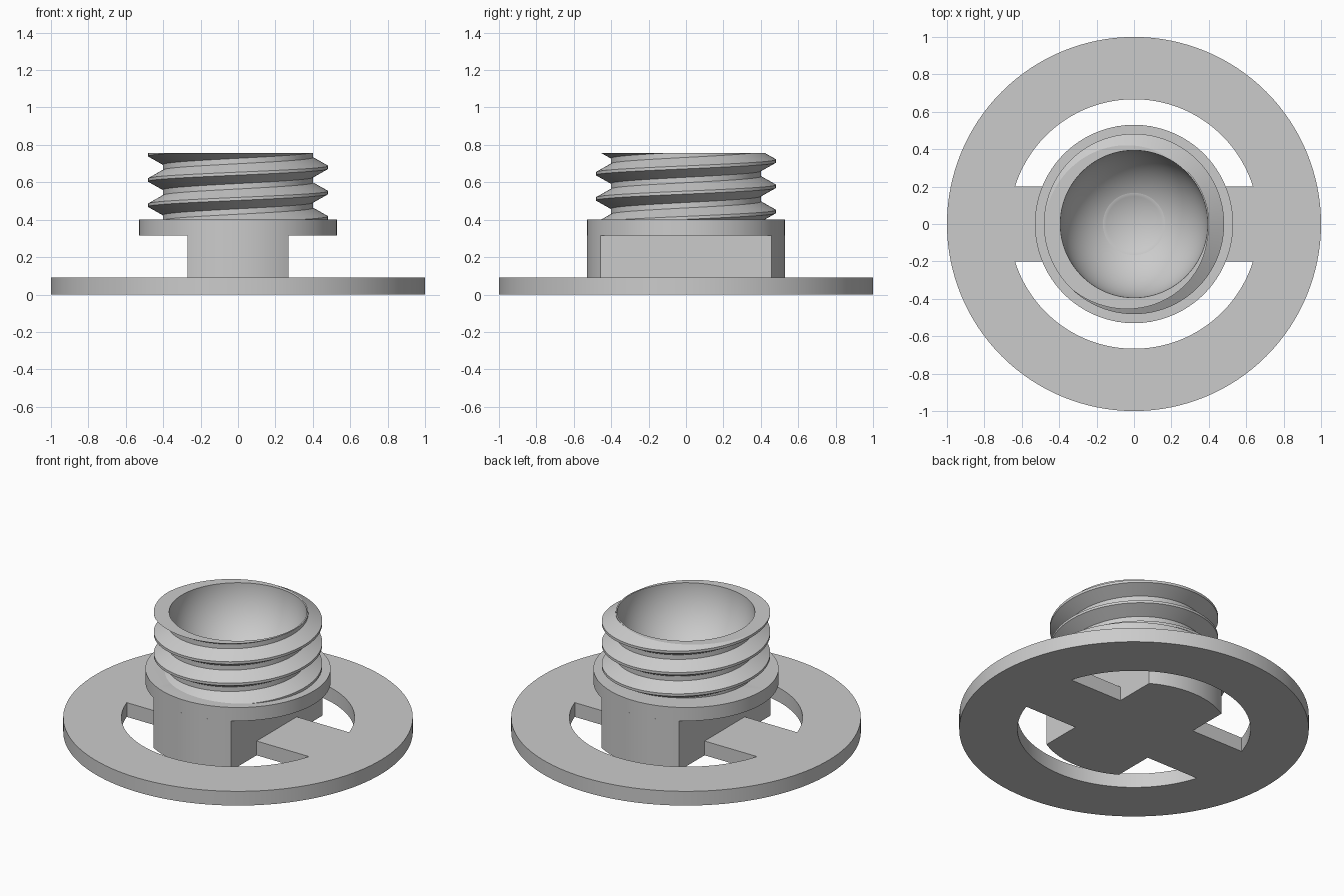
import bpy, bmesh
from math import sin, cos, asin, acos, pi, tau

if "Cube" in bpy.data.objects:
    bpy.data.objects.remove(bpy.data.objects["Cube"])

N = 96                                   # segments per turn
R_BODY, X_BODY = 0.53, 0.27              # post radius and half width
R_HOLE, Y_SPOKE = 0.667, 0.2             # ring opening and spoke half width


def arc(r, a0, a1, n):
    return [(r * cos(a0 + (a1 - a0) * i / n), r * sin(a0 + (a1 - a0) * i / n)) for i in range(n + 1)]


def smooth(ob):
    bpy.ops.object.select_all(action='DESELECT')
    ob.select_set(True)
    bpy.context.view_layer.objects.active = ob
    bpy.ops.object.shade_smooth_by_angle(angle=0.5)


def plate(name, outlines, z0, z1):
    """Filled 2D outlines (inner ones become holes), extruded from z0 to z1."""
    cu = bpy.data.curves.new(name, 'CURVE')
    cu.dimensions, cu.fill_mode, cu.extrude = '2D', 'BOTH', (z1 - z0) / 2
    for pts in outlines:
        sp = cu.splines.new('POLY')
        sp.points.add(len(pts) - 1)
        for p, (x, y) in zip(sp.points, pts):
            p.co = (x, y, 0, 1)
        sp.use_cyclic_u = True
    ob = bpy.data.objects.new(name, cu)
    bpy.context.collection.objects.link(ob)
    ob.location.z = (z0 + z1) / 2
    bpy.ops.object.select_all(action='DESELECT')
    ob.select_set(True)
    bpy.context.view_layer.objects.active = ob
    bpy.ops.object.convert(target='MESH')
    ob = bpy.context.object
    bm = bmesh.new()
    bm.from_mesh(ob.data)
    bmesh.ops.remove_doubles(bm, verts=bm.verts, dist=1e-5)
    bmesh.ops.recalc_face_normals(bm, faces=bm.faces)
    bm.to_mesh(ob.data)
    bm.free()
    smooth(ob)


# Spoked base ring: two mirrored openings around the post
a_out, a_in = asin(Y_SPOKE / R_HOLE), acos(X_BODY / R_BODY)
opening = arc(R_HOLE, a_out, pi - a_out, 48) + [(-X_BODY, Y_SPOKE)]
opening += arc(R_BODY, pi - a_in, a_in, 24) + [(X_BODY, Y_SPOKE)]
mirrored = [(x, -y) for x, y in opening]
plate("base_ring", [arc(1, 0, tau, 128)[:-1], opening, mirrored], 0, 0.09)

# Post with two flat sides
plate("post", [arc(R_BODY, a_in, pi - a_in, 24) + arc(R_BODY, pi + a_in, tau - a_in, 24)], 0.09, 0.315)

# Round flange
bpy.ops.mesh.primitive_cylinder_add(vertices=N, radius=R_BODY, depth=0.085, location=(0, 0, 0.3575))
flange = bpy.context.object
flange.name = "flange"

# Right-handed screw thread: helical sweep clipped flat at both ends
PITCH, TOP, BOTTOM = 0.135, 0.757, 0.40
PROFILE = [(0.402, -0.053), (0.482, -0.008), (0.482, 0.008), (0.402, 0.053)]
bm = bmesh.new()
rows = []
for k in range(6 * N + 1):
    a = tau * k / N
    z = 0.68 - 3 * PITCH + PITCH * k / N
    rows.append([bm.verts.new((r * cos(a), r * sin(a), z + dz)) for r, dz in PROFILE])
for k in range(6 * N):
    p, q = rows[k], rows[k + 1]
    for i in range(3):
        bm.faces.new((p[i], q[i], q[i + 1], p[i + 1]))
    if k + N + 1 < len(rows):
        bm.faces.new((p[3], q[3], rows[k + N + 1][0], rows[k + N][0]))
for z, n in ((TOP, 1), (BOTTOM, -1)):
    cut = bmesh.ops.bisect_plane(bm, geom=bm.verts[:] + bm.edges[:] + bm.faces[:], dist=1e-6,
                                 plane_co=(0, 0, z), plane_no=(0, 0, n), clear_outer=True)
    edges = [e for e in cut['geom_cut'] if isinstance(e, bmesh.types.BMEdge)]
    bmesh.ops.edgeloop_fill(bm, edges=edges)
bmesh.ops.recalc_face_normals(bm, faces=bm.faces)
me = bpy.data.meshes.new("screw_thread")
bm.to_mesh(me)
bm.free()
thread = bpy.data.objects.new("screw_thread", me)
bpy.context.collection.objects.link(thread)

# Hemispherical bowl cut into thread and flange
bpy.ops.mesh.primitive_uv_sphere_add(segments=N, ring_count=49, radius=0.394, location=(0, 0, TOP))
cutter = bpy.context.object
cutter.name = "bowl_cutter"
cutter.hide_render = True
for ob in (thread, flange):
    m = ob.modifiers.new("bowl", 'BOOLEAN')
    m.operation, m.solver, m.object = 'DIFFERENCE', 'EXACT', cutter
    bpy.context.view_layer.objects.active = ob
    bpy.ops.object.modifier_apply(modifier=m.name)
    smooth(ob)
bpy.data.objects.remove(cutter)
